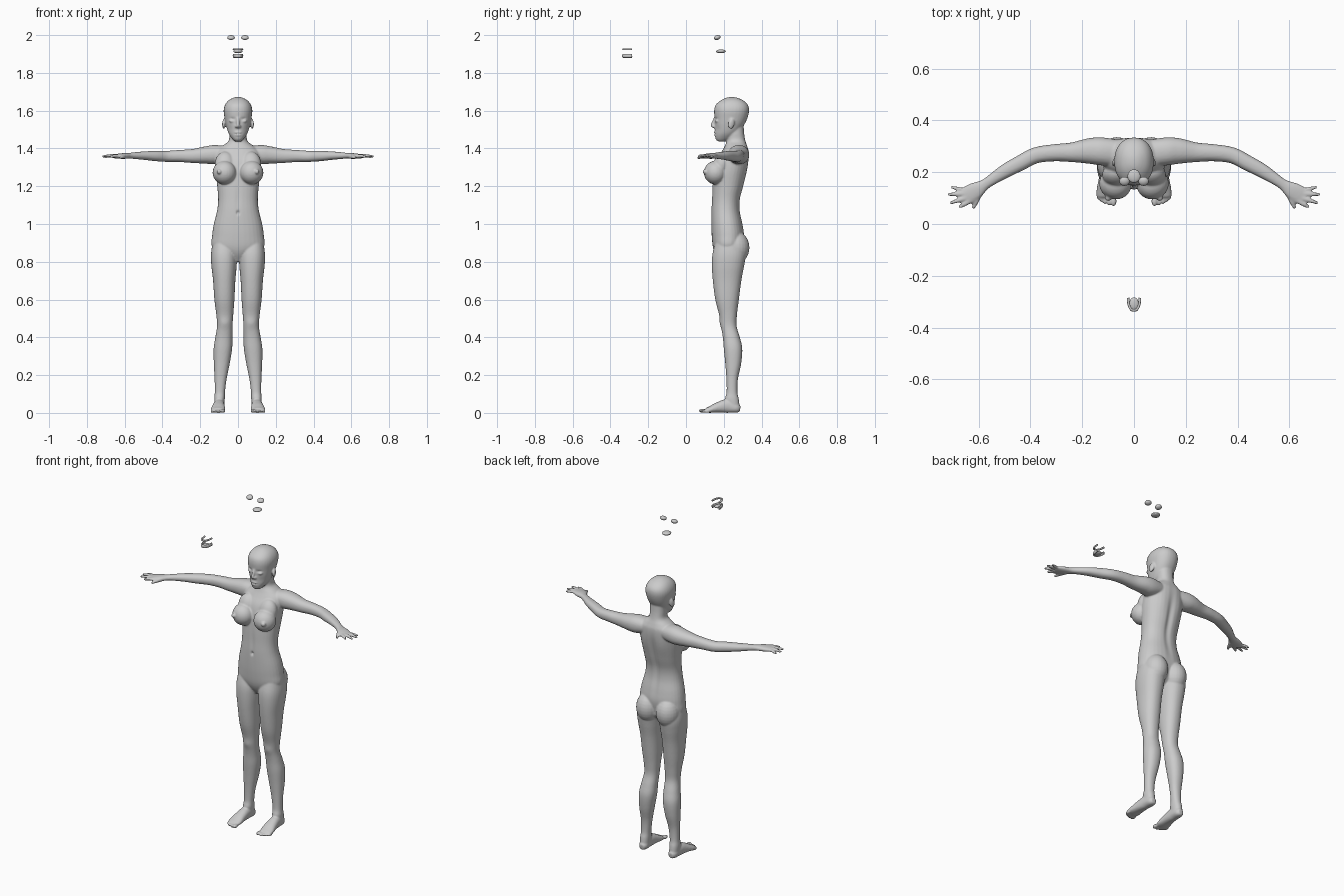
import bpy, bmesh, math
from mathutils import Vector, Matrix, Euler

UP = Vector((0, 0, 1))


def spline(rows, n=5):
    """Catmull-Rom interpolation through rows of numbers."""
    out = []
    for i in range(len(rows) - 1):
        p = [rows[max(0, min(len(rows) - 1, i + k))] for k in (-1, 0, 1, 2)]
        for j in range(n):
            t = j / n
            out.append([b + 0.5 * t * (c - a + t * (2*a - 5*b + 4*c - d + t * (3*(b - c) + d - a)))
                        for a, b, c, d in zip(*p)])
    return out + [list(rows[-1])]


def loft(bm, rings, n=32):
    """Skin rings of (centre, half axis u, half axis v)."""
    loops = []
    for c, u, v in rings:
        loop = []
        for k in range(n):
            a = math.tau * k / n
            x, y = (math.copysign(abs(w) ** 0.9, w) for w in (math.cos(a), math.sin(a)))
            loop.append(bm.verts.new(c + u * x + v * y))
        loops.append(loop)
    for a, b in zip(loops, loops[1:]):
        for k in range(n):
            bm.faces.new((a[k], a[(k + 1) % n], b[(k + 1) % n], b[k]))
    bm.faces.new(loops[0])
    bm.faces.new(loops[-1])


def stack(bm, rows):
    """Horizontal slices: z, centre x, half width, front y, back y."""
    loft(bm, [(Vector((x, (f + b) / 2, z)), Vector((w, 0, 0)), Vector((0, (b - f) / 2, 0)))
              for z, x, w, f, b in spline(rows)])


def limb(bm, rows, n=24):
    """Tube along a path: x, y, z, horizontal radius, vertical radius."""
    pts = spline(rows)
    pos = [Vector(p[:3]) for p in pts]
    rings = []
    for i, p in enumerate(pts):
        t = (pos[min(i + 1, len(pos) - 1)] - pos[max(i - 1, 0)]).normalized()
        side = t.cross(UP).normalized()
        rings.append((pos[i], side * p[3], side.cross(t) * p[4]))
    loft(bm, rings, n)


def ball(bm, loc, r, rot=(0, 0, 0)):
    bmesh.ops.create_uvsphere(bm, u_segments=24, v_segments=14, radius=1,
                              matrix=Matrix.LocRotScale(Vector(loc), Euler(rot), Vector(r)))


def mirror(bm):
    g = bmesh.ops.duplicate(bm, geom=bm.verts[:] + bm.edges[:] + bm.faces[:])["geom"]
    for v in g:
        if isinstance(v, bmesh.types.BMVert):
            v.co.x *= -1


def finish(bm, name):
    bmesh.ops.recalc_face_normals(bm, faces=bm.faces[:])
    me = bpy.data.meshes.new(name)
    bm.to_mesh(me)
    bm.free()
    me.shade_smooth()
    ob = bpy.data.objects.new(name, me)
    bpy.context.collection.objects.link(ob)
    return ob


bm = bmesh.new()

# Leg
stack(bm, [(.90, .075, .060, .155, .30), (.84, .074, .069, .140, .315), (.78, .074, .067, .137, .308),
           (.70, .073, .059, .142, .293), (.60, .072, .053, .155, .280), (.52, .070, .045, .175, .270),
           (.46, .070, .041, .185, .268), (.40, .075, .045, .195, .285), (.34, .080, .049, .200, .298),
           (.26, .086, .042, .208, .292), (.18, .092, .032, .214, .275), (.11, .096, .027, .215, .272),
           (.07, .098, .028, .207, .280), (.02, .098, .025, .225, .284)])
# Foot and toes
limb(bm, [(.098, .287, .022, .014, .016), (.098, .268, .025, .026, .025), (.100, .22, .036, .029, .036),
          (.103, .17, .029, .034, .028), (.106, .13, .018, .039, .018), (.107, .105, .013, .036, .012)])
for i, (tx, ty) in enumerate([(.079, .088), (.097, .09), (.112, .095), (.125, .103), (.137, .112)]):
    r = .0115 if i == 0 else .0085
    ball(bm, (tx, ty, r), (r, .02, r))
# Buttock
ball(bm, (.066, .262, .875), (.068, .074, .088))
# Breast
ball(bm, (.072, .155, 1.272), (.063, .06, .062), (0, 0, .35))
ball(bm, (.068, .19, 1.315), (.055, .045, .07), (-.25, 0, 0))
ball(bm, (.1, .101, 1.277), (.013, .013, .013))
# Arm and palm
limb(bm, [(.04, .270, 1.375, .05, .036), (.12, .280, 1.368, .054, .05), (.17, .282, 1.365, .05, .046),
          (.24, .277, 1.36, .038, .037), (.31, .275, 1.36, .033, .032), (.38, .265, 1.358, .031, .029),
          (.44, .235, 1.36, .030, .027), (.50, .203, 1.362, .027, .022), (.555, .167, 1.362, .021, .017),
          (.58, .150, 1.361, .022, .015), (.61, .130, 1.36, .033, .015), (.64, .112, 1.359, .036, .012),
          (.656, .103, 1.358, .031, .010)])
# Fingers and thumb
for a, b, r in [((.655, .130, 1.358), (.707, .143, 1.353), .008), ((.645, .117, 1.36), (.718, .114, 1.357), .009),
                ((.637, .104, 1.36), (.711, .081, 1.358), .009), ((.628, .092, 1.359), (.677, .064, 1.356), .009),
                ((.595, .118, 1.355), (.622, .060, 1.349), .010)]:
    m = [(p + q) / 2 for p, q in zip(a, b)]
    limb(bm, [(*a, r, r), (m[0], m[1], m[2] + .003, r, r * .95), (*b, r * .65, r * .65)], 14)
# Ear
ball(bm, (.075, .24, 1.53), (.008, .017, .028), (-.2, 0, .3))
# Eyelid, nostril wing
ball(bm, (.031, .164, 1.546), (.016, .012, .009))
ball(bm, (.010, .148, 1.516), (.007, .010, .006))
mirror(bm)

# Torso and neck
stack(bm, [(.80, 0, .03, .18, .25), (.84, 0, .09, .155, .29), (.88, 0, .138, .142, .30),
           (.94, 0, .137, .136, .308), (1.0, 0, .128, .134, .30), (1.07, 0, .111, .134, .286),
           (1.13, 0, .105, .137, .287), (1.20, 0, .110, .14, .305), (1.28, 0, .119, .147, .322),
           (1.34, 0, .120, .163, .332), (1.385, 0, .115, .19, .333), (1.412, 0, .085, .205, .325),
           (1.44, 0, .050, .215, .315), (1.48, 0, .046, .216, .308), (1.53, 0, .046, .22, .305)])
# Head
stack(bm, [(1.437, 0, .016, .170, .20), (1.45, 0, .030, .157, .235), (1.48, 0, .050, .153, .275),
           (1.52, 0, .063, .152, .305), (1.56, 0, .071, .151, .325), (1.60, 0, .076, .149, .334),
           (1.63, 0, .069, .157, .328), (1.653, 0, .052, .182, .305), (1.667, 0, .028, .21, .275),
           (1.672, 0, .008, .232, .252)])
# Nose and lips
limb(bm, [(0, .152, 1.56, .007, .007), (0, .146, 1.54, .008, .008), (0, .141, 1.522, .009, .010),
          (0, .150, 1.512, .008, .006)], 16)
ball(bm, (0, .156, 1.484), (.020, .009, .006))
ball(bm, (0, .157, 1.471), (.017, .009, .006))

# Fuse into one smooth skin
body = finish(bm, "body")
rm = body.modifiers.new("fuse", "REMESH")
rm.mode, rm.voxel_size = "VOXEL", .0046
sm = body.modifiers.new("soften", "SMOOTH")
sm.factor, sm.iterations = .5, 5
dg = bpy.context.evaluated_depsgraph_get()
skin = bpy.data.meshes.new_from_object(body.evaluated_get(dg))
body.modifiers.clear()
body.data = skin

# Soft dents: centre, reach, push (mirrored in x)
DENTS = [((.031, .150, 1.556), (.016, .03, .008), (0, .005, 0)),     # eye socket
         ((.045, .155, 1.50), (.02, .03, .02), (0, .004, 0)),        # cheek
         ((0, .150, 1.4775), (.018, .02, .003), (0, .004, 0)),       # mouth
         ((0, .134, 1.06), (.007, .02, .010), (0, .010, 0)),         # navel
         ((0, .310, 1.17), (.018, .05, .16), (0, -.010, 0)),         # spine
         ((.06, .325, 1.28), (.035, .04, .06), (0, .004, 0)),        # shoulder blade
         ((0, .140, 1.13), (.012, .03, .08), (0, .003, 0)),          # midline
         ((.07, .185, .475), (.03, .03, .025), (0, -.004, 0))]       # kneecap
for v in skin.vertices:
    q = v.co.copy()
    for c, r, push in DENTS:
        d = ((abs(q.x) - c[0]) / r[0]) ** 2 + ((q.y - c[1]) / r[1]) ** 2 + ((q.z - c[2]) / r[2]) ** 2
        if d < 6:
            v.co += Vector(push) * math.exp(-d)
skin.shade_smooth()

# Spare eyes floating above the head
bm = bmesh.new()
ball(bm, (.037, .165, 1.987), (.020, .018, .012), (.3, 0, 0))
mirror(bm)
finish(bm, "eyes")

# Spare tongue
bm = bmesh.new()
ball(bm, (0, .185, 1.914), (.025, .026, .010))
finish(bm, "tongue")

# Spare teeth: two arches in front
for name, z, h in (("upper_teeth", 1.925, .005), ("lower_teeth", 1.890, .010)):
    bm = bmesh.new()
    limb(bm, [(s * x, y, z, .005, h) for s, x, y in
              ((-1, .023, -.285), (-1, .020, -.312), (-1, .011, -.330), (1, 0, -.333),
               (1, .011, -.330), (1, .020, -.312), (1, .023, -.285))], 12)
    if h > .006:
        ball(bm, (0, -.307, z - .002), (.018, .024, .007))
    finish(bm, name)
